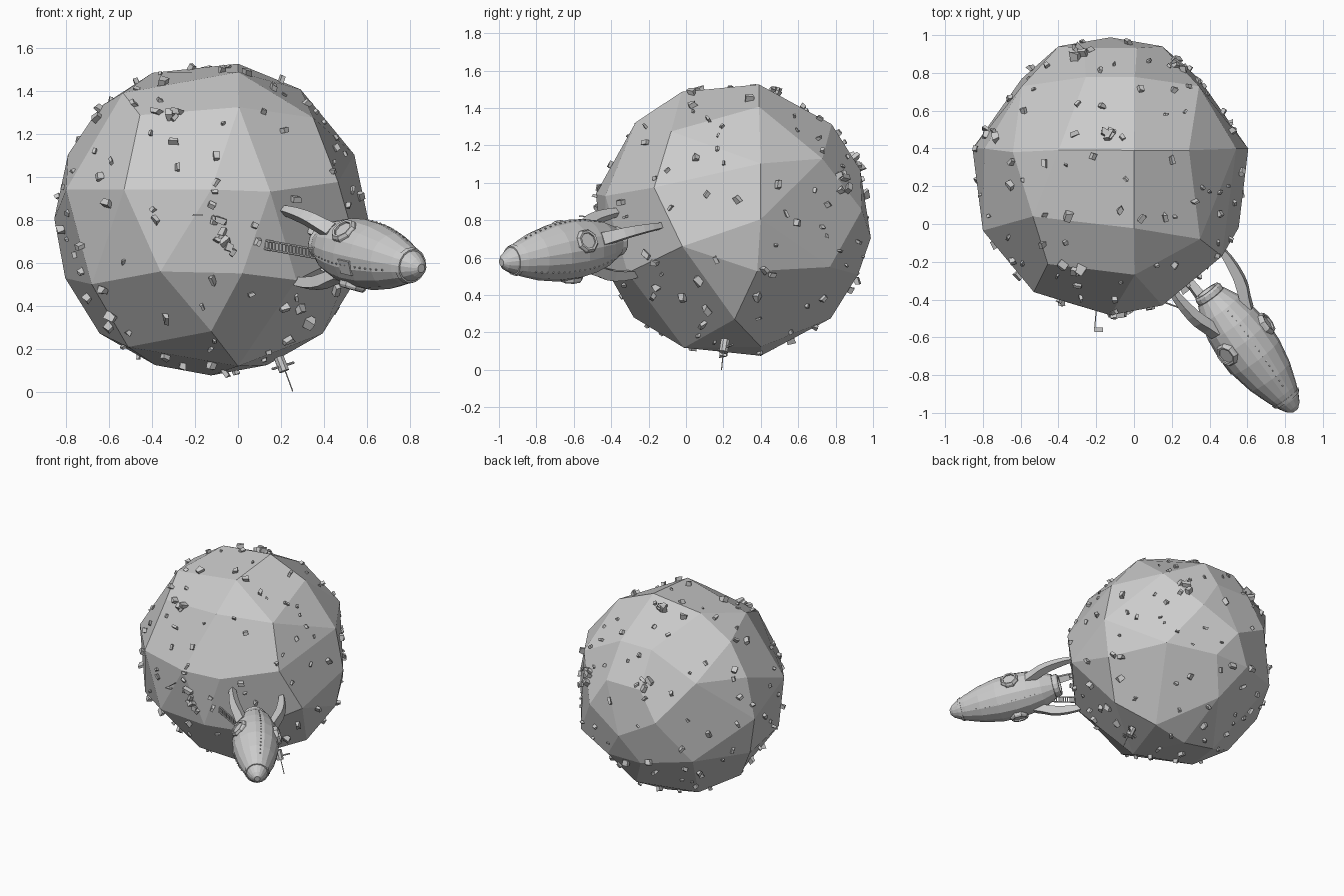
import bpy, bmesh, math, random
from mathutils import Vector, Matrix
from mathutils.bvhtree import BVHTree

if "Cube" in bpy.data.objects:
    bpy.data.objects.remove(bpy.data.objects["Cube"])

random.seed(7)
PLANET = Vector((-0.125, 0.25, 0.805))
R = 0.745

# rocket frame: local z runs from tail to nose
D = Vector((0.44, -0.595, -0.11)).normalized()
S = Vector((-D.y, D.x, 0)).normalized()
U = D.cross(S)
M = Matrix.Translation((0.408, -0.385, 0.685)) @ Matrix((S, U, D)).transposed().to_4x4()


def finish(bm, name, matrix=None):
    if matrix:
        bm.transform(matrix)
    bmesh.ops.recalc_face_normals(bm, faces=bm.faces)
    me = bpy.data.meshes.new(name)
    bm.to_mesh(me)
    bm.free()
    ob = bpy.data.objects.new(name, me)
    bpy.context.collection.objects.link(ob)
    return ob


def lathe(bm, profile, n, phase=0.0, matrix=None):
    matrix = matrix or Matrix()
    rings = [[bm.verts.new(matrix @ Vector((r * math.cos(phase + 2 * math.pi * i / n),
                                            r * math.sin(phase + 2 * math.pi * i / n), z)))
              for i in range(n)] for r, z in profile]
    for a, b in zip(rings, rings[1:]):
        for i in range(n):
            j = (i + 1) % n
            bm.faces.new((a[i], a[j], b[j], b[i]))
    return rings


def rod(bm, a, b, r, n=6):
    a, b = Vector(a), Vector(b)
    rot = (b - a).to_track_quat('Z', 'Y').to_matrix().to_4x4()
    bmesh.ops.create_cone(bm, cap_ends=True, segments=n, radius1=r, radius2=r, depth=(b - a).length,
                          matrix=Matrix.Translation((a + b) / 2) @ rot)


def block(bm, matrix, size, jitter=0.0):
    vs = bmesh.ops.create_cube(bm, size=1)['verts']
    for v in vs:
        v.co = Vector([v.co[k] * size[k] * (1 + random.uniform(-jitter, jitter)) for k in range(3)])
    bmesh.ops.transform(bm, matrix=matrix, verts=vs)


def facing(pos, normal):
    return Matrix.Translation(pos) @ Vector(normal).to_track_quat('Z', 'Y').to_matrix().to_4x4()


# planet: faceted ball, the hull of corner directions (some mirrored in x)
mirrored = [(.735, .15, 0), (.67, .15, .3), (.675, .13, -.275), (.52, .01, -.535), (.47, .48, .325),
            (.47, .52, -.255), (.275, .69, .05), (.14, .68, .265), (.14, .68, -.3), (.13, .53, .51),
            (.26, .15, -.68)]
single = [(.59, -.42, .17), (.475, -.33, .47), (.125, -.5, .5), (-.33, -.46, .48), (-.41, -.21, .585),
          (.125, .14, .72), (.125, -.27, .675), (.415, .14, .6), (-.515, .13, .52), (-.27, .14, .67),
          (-.405, -.61, .135), (.275, -.68, .125), (-.675, -.285, .135), (0, -.73, .135),
          (-.235, -.66, -.245), (.145, -.685, -.255), (-.555, -.39, -.305), (.395, -.56, -.285),
          (0, -.53, -.525), (-.385, -.22, -.595), (.125, -.26, -.685), (.68, -.27, -.145),
          (0, .74, -.1), (0, .52, -.525), (0, .15, -.73)]
bm = bmesh.new()
for c in single + mirrored + [(-x, y, z) for x, y, z in mirrored]:
    bm.verts.new(Vector(c).normalized() * R)
bmesh.ops.convex_hull(bm, input=bm.verts)
bmesh.ops.join_triangles(bm, faces=bm.faces, angle_face_threshold=math.radians(12),
                         angle_shape_threshold=3.1)
surface = BVHTree.FromBMesh(bm)
finish(bm, "planet", Matrix.Translation(PLANET))

# rocks: scattered singly, plus a few clusters
bm = bmesh.new()


def rock(direction, lo, hi):
    n = direction.normalized()
    s = random.uniform(lo, hi)
    hit = surface.ray_cast(n * 2, -n)[0]
    m = facing(PLANET + hit + n * s * 0.3, n) @ Matrix.Rotation(random.uniform(0, 6.28), 4, 'Z') \
        @ Matrix.Rotation(random.uniform(-0.8, 0.8), 4, 'X')
    block(bm, m, (s * random.uniform(1, 1.4), s * random.uniform(0.5, 0.9), s * random.uniform(0.9, 1.3)), 0.35)


for i in range(150):
    z = 1 - 2 * (i + 0.5) / 150
    a = i * 2.39996 + random.uniform(-0.5, 0.5)
    h = math.sqrt(1 - z * z)
    rock(Vector((h * math.cos(a), h * math.sin(a), z)), 0.016, 0.038)
for c in ((-0.15, 0.66, 0.3), (0.37, 0.6, 0.2), (0, 0.21, 0.71), (0.06, -0.7, -0.1),
          (-0.2, -0.5, 0.48), (0.02, -0.72, 0.03)):
    for k in range(4):
        rock(Vector(c) + Vector([random.uniform(-0.05, 0.05) for _ in range(3)]), 0.02, 0.045)
finish(bm, "rocks")

# rocket hull
bm = bmesh.new()
rings = lathe(bm, [(0.085, 0), (0.125, 0.08), (0.150, 0.18), (0.161, 0.28), (0.156, 0.40),
                   (0.130, 0.53), (0.092, 0.64), (0.068, 0.695), (0.045, 0.735), (0.02, 0.757)], 16)
bm.faces.new(rings[0])
bm.faces.new(rings[-1])
finish(bm, "rocket_hull", M)

# nose band and tail nozzle
bm = bmesh.new()
lathe(bm, [(0.078, 0.668), (0.086, 0.668), (0.079, 0.686), (0.068, 0.686), (0.078, 0.668)], 16)
finish(bm, "nose_band", M)
bm = bmesh.new()
lathe(bm, [(0.03, 0.0), (0.055, -0.04), (0.072, -0.04), (0.08, -0.028), (0.08, -0.005), (0.07, 0.01)], 16)
finish(bm, "nozzle", M)

# three windows and three curved landing fins
windows, glass, fins, rivets = [bmesh.new() for _ in range(4)]
# along the axis, distance from it, half width
fin_path = [(0.17, 0.137, 0.012), (0.11, 0.146, 0.026), (0.05, 0.172, 0.029), (0.0, 0.187, 0.027),
            (-0.06, 0.196, 0.025), (-0.12, 0.201, 0.021), (-0.18, 0.2, 0.016), (-0.215, 0.196, 0.01)]
for k in range(3):
    ang = math.radians(17 + 120 * k)
    out = Vector((math.cos(ang), math.sin(ang), 0))
    side = Vector((-out.y, out.x, 0))
    axis = Vector((0, 0, 1))
    place = facing(out * 0.153 + axis * 0.285, out)
    lathe(windows, [(0.044, 0.0), (0.044, 0.02), (0.056, 0.022), (0.065, 0.01), (0.067, -0.025)],
          8, math.pi / 8, place)
    bmesh.ops.create_cone(glass, cap_ends=True, segments=8, radius1=0.047, radius2=0.047, depth=0.02,
                          matrix=place @ Matrix.Rotation(math.pi / 8, 4, 'Z'))
    prev = None
    for i, (t, r, w) in enumerate(fin_path):
        t0, r0, _ = fin_path[max(i - 1, 0)]
        t1, r1, _ = fin_path[min(i + 1, len(fin_path) - 1)]
        tang = (out * (r1 - r0) + axis * (t1 - t0)).normalized()
        nrm = side.cross(tang)
        th = 0.034 - 0.0032 * i
        ring = [fins.verts.new(out * r + axis * t + nrm * sr * w + side * ss * th)
                for sr, ss in ((-1, -1), (1, -1), (1, 1), (-1, 1))]
        if prev:
            for a in range(4):
                b = (a + 1) % 4
                fins.faces.new((prev[a], prev[b], ring[b], ring[a]))
        else:
            fins.faces.new(ring)
        prev = ring
    fins.faces.new(prev)
    # rivet seam between windows
    seam = Vector((math.cos(ang + 1.05), math.sin(ang + 1.05), 0))
    for i in range(16):
        t = 0.1 + i * 0.033
        r = 0.161 - 0.55 * (t - 0.3) ** 2 - (0.25 * (0.3 - t) ** 2 if t < 0.3 else 0)
        block(rivets, facing(seam * (r - 0.002) + axis * t, seam), (0.007, 0.007, 0.007))
for part, name in ((windows, "window_rims"), (glass, "window_glass"), (fins, "landing_fins"), (rivets, "rivets")):
    finish(part, name, M)

# hatch on the hull
bm = bmesh.new()
n = Vector((math.cos(3.5), math.sin(3.5), 0))
block(bm, facing(n * 0.150 + Vector((0, 0, 0.36)), n), (0.07, 0.085, 0.018))
finish(bm, "hatch", M)

# ladder from the hull down to the planet
bm = bmesh.new()
a, b, gap = Vector((0.12, -0.40, 0.685)), Vector((0.40, -0.50, 0.635)), Vector((0.0, 0.0, 0.02))
for s in (-1, 1):
    rod(bm, a + gap * s, b + gap * s, 0.005)
for i in range(18):
    p = a.lerp(b, (i + 0.5) / 18)
    rod(bm, p - gap, p + gap, 0.004)
finish(bm, "ladder")

# small flag on the front
bm = bmesh.new()
rod(bm, (-0.20, -0.46, 0.82), (-0.21, -0.57, 0.82), 0.003)
block(bm, Matrix.Translation((-0.187, -0.56, 0.822)), (0.045, 0.022, 0.008))
finish(bm, "flag")

# antenna with base blocks underneath
bm = bmesh.new()
rod(bm, (0.20, 0.205, 0.15), (0.255, 0.19, 0.001), 0.003)
rod(bm, (0.19, 0.21, 0.16), (0.215, 0.20, 0.095), 0.025, 8)
rod(bm, (0.16, 0.17, 0.105), (0.26, 0.25, 0.135), 0.006)
finish(bm, "antenna")
